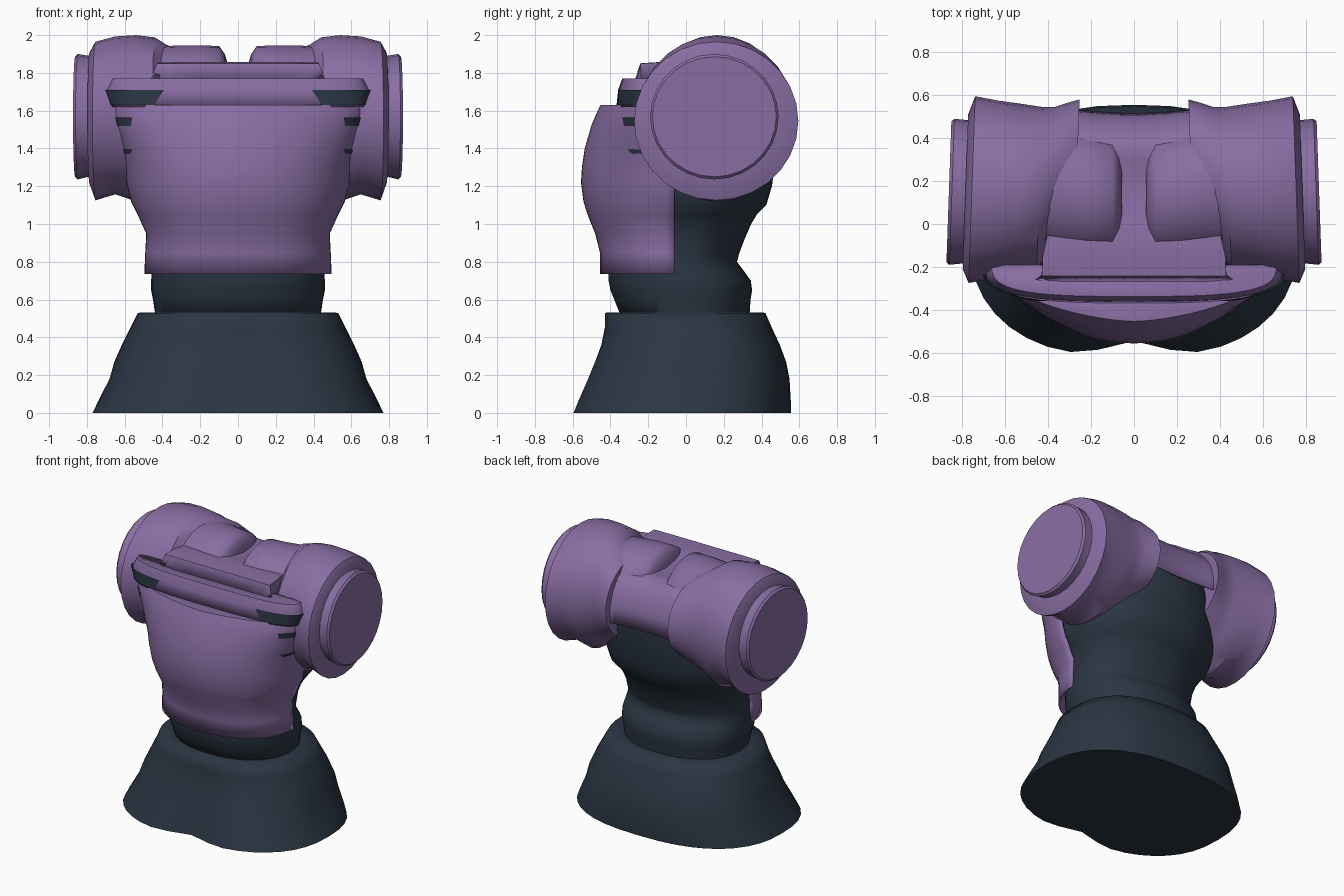
import bpy, bmesh, math

if "Cube" in bpy.data.objects:
    bpy.data.objects.remove(bpy.data.objects["Cube"])


def material(name, rgb):
    m = bpy.data.materials.new(name)
    m.diffuse_color = (*rgb, 1)
    m.use_nodes = True
    m.node_tree.nodes["Principled BSDF"].inputs["Base Color"].default_value = m.diffuse_color
    return m


PURPLE = material("purple cloth", (0.25, 0.155, 0.365))
DARK = material("dark slate cloth", (0.024, 0.037, 0.056))


def spow(v, n):
    return math.copysign(abs(v) ** (2 / n), v)


def loft(name, rings, mat, closed=True, cap_start=True, cap_end=True, thick=0, angle=40):
    """Skin a list of equal-length rings of points."""
    bm = bmesh.new()
    rows = [[bm.verts.new(p) for p in r] for r in rings]
    n = len(rows[0])
    for a, b in zip(rows, rows[1:]):
        for i in range(n if closed else n - 1):
            j = (i + 1) % n
            bm.faces.new((a[i], a[j], b[j], b[i]))
    if cap_start:
        bm.faces.new(rows[0][::-1])
    if cap_end:
        bm.faces.new(rows[-1])
    bmesh.ops.recalc_face_normals(bm, faces=bm.faces)
    me = bpy.data.meshes.new(name)
    bm.to_mesh(me)
    bm.free()
    ob = bpy.data.objects.new(name, me)
    bpy.context.collection.objects.link(ob)
    me.materials.append(mat)
    bpy.ops.object.select_all(action='DESELECT')
    ob.select_set(True)
    bpy.context.view_layer.objects.active = ob
    bpy.ops.object.shade_smooth_by_angle(angle=math.radians(angle))
    if thick:
        s = ob.modifiers.new("thickness", 'SOLIDIFY')
        s.thickness, s.offset = thick, 0
    return ob


def oval_z(z, w, yf, yb, n=2.0, dent=0.0, seg=40):
    """Horizontal ring, optionally dented at the front centre."""
    pts = []
    for i in range(seg):
        t = 2 * math.pi * i / seg
        x, s = w * spow(math.cos(t), n), spow(math.sin(t), n)
        c, r = (yf + yb) / 2, (yb - yf) / 2
        y = c + r * s
        if s < 0:
            y += dent * math.exp(-(x / 0.18) ** 2)
        pts.append((x, y, z))
    return pts


def oval_x(side, x, cy, cz, ry, rz, n=2.0, tilt=0.035, seg=28):
    """Ring across the x axis, slightly tilted in plan."""
    pts = []
    for i in range(seg):
        t = 2 * math.pi * i / seg
        dy = ry * spow(math.cos(t), n)
        pts.append((side * (x - tilt * dy), cy + dy, cz + rz * spow(math.sin(t), n)))
    return pts


def arc(z, w, yf, ye, n=2.2, t0=0.0, t1=math.pi, seg=32):
    """Front half of an oval at one height."""
    pts = []
    for i in range(seg + 1):
        t = t0 + (t1 - t0) * i / seg
        pts.append((w * spow(math.cos(t), n), ye + (yf - ye) * abs(math.sin(t)) ** (2 / n), z))
    return pts


# Flared skirt with a dented front
loft("skirt", [oval_z(z, w, yf, yb, 2.45, d) for z, w, yf, yb, d in [
    (0, .77, -.625, .555, .08), (.03, .755, -.612, .555, .078), (.06, .742, -.60, .555, .072),
    (.18, .68, -.547, .548, .055), (.27, .655, -.508, .53, .04), (.36, .615, -.467, .497, .025),
    (.45, .57, -.44, .455, .01), (.53, .53, -.43, .42, 0), (.532, .43, -.34, .33, 0)]],
    DARK, angle=88)

# Dark inner torso, broad under the shoulders
loft("torso", [oval_z(z, w, yf, yb, 2.2) for z, w, yf, yb in [
    (.50, .435, -.34, .335), (.60, .45, -.38, .342), (.65, .46, -.40, .35), (.70, .46, -.41, .343),
    (.76, .455, -.41, .30), (.80, .452, -.41, .27), (.84, .45, -.41, .28), (.92, .45, -.41, .31),
    (1.0, .475, -.43, .345), (1.05, .505, -.45, .375), (1.1, .54, -.47, .425),
    (1.2, .565, -.48, .455), (1.35, .56, -.465, .475), (1.5, .50, -.41, .49), (1.6, .43, -.34, .48),
    (1.70, .36, -.24, .42), (1.76, .30, -.18, .34)]], DARK, angle=75)

# Front chest panel with a flat ledge on top, more pointed in plan towards the rim
CHEST = [(.735, .49, -.45, -.06, 2.2), (.85, .485, -.45, -.06, 2.2), (.95, .48, -.475, -.06, 2.2),
         (1.05, .525, -.515, -.06, 2.2), (1.12, .56, -.537, -.06, 2.1), (1.22, .585, -.55, -.06, 2.05),
         (1.30, .588, -.545, -.10, 2), (1.4, .60, -.53, -.17, 1.9), (1.52, .64, -.495, -.20, 1.75),
         (1.58, .66, -.47, -.20, 1.7), (1.625, .67, -.45, -.20, 1.6)]
loft("chest_panel", [arc(*l) for l in CHEST], PURPLE, closed=False, cap_start=False, thick=.012)

# Collar band above the chest panel
loft("collar_band", [arc(*l, n=3.2) for l in [
    (1.62, .67, -.365, -.19), (1.71, .69, -.355, -.19), (1.768, .66, -.335, -.19)]],
    PURPLE, closed=False, cap_start=False, thick=.008)

# Yoke running over the neck and down the upper back, with closed front sides
YOKE = [(-.262, 1.765, .455), (-.238, 1.845, .425), (-.15, 1.85, .42), (-.06, 1.847, .40),
        (.0, 1.835, .30), (.15, 1.81, .25), (.30, 1.82, .25), (.35, 1.825, .27),
        (.43, 1.79, .285), (.49, 1.71, .285), (.52, 1.62, .285), (.53, 1.50, .285)]
yoke_rows = []
for y, z, w in YOKE:
    row = [(w * k / 4, y - .02 * (1 - (k / 4) ** 2) * (y > .4), z) for k in range(-4, 5)]
    drop = .12 if y < .05 else .004
    yoke_rows.append([(-w, y, z - drop)] + row + [(w, y, z - drop)])
loft("yoke", yoke_rows, PURPLE, closed=False, cap_start=False, cap_end=False, thick=.014)

for side, tag in ((1, "right"), (-1, "left")):
    # Bulging shoulder sleeve, its underside rising towards the neck
    loft("shoulder_" + tag, [oval_x(side, *s) for s in [
        (.265, .255, 1.60, .325, .28), (.32, .24, 1.60, .325, .325), (.38, .21, 1.59, .335, .36),
        (.44, .165, 1.585, .38, .403), (.54, .165, 1.56, .395, .44),
        (.65, .16, 1.575, .415, .418), (.755, .16, 1.545, .435, .42),
        (.785, .15, 1.56, .36, .35)]], PURPLE)
    # Sleeve end disc
    loft("sleeve_end_" + tag, [oval_x(side, *s) for s in [
        (.75, .15, 1.57, .335, .322), (.80, .15, 1.57, .335, .322),
        (.848, .15, 1.568, .34, .332), (.862, .15, 1.568, .328, .318)]], PURPLE)
    # Inner lobe reaching towards the neck
    loft("shoulder_lobe_" + tag, [oval_x(side, *s, tilt=0) for s in [
        (.055, .13, 1.68, .19, .17), (.07, .13, 1.68, .24, .22), (.10, .13, 1.68, .285, .263),
        (.22, .14, 1.67, .295, .275), (.32, .16, 1.66, .31, .285),
        (.42, .17, 1.65, .31, .29)]], PURPLE, angle=60)
    # Dark patches at the collar and chest edges
    for k, (lo, hi, a, b, n) in enumerate([
            ((1.63, .68, -.376, -.19), (1.71, .705, -.366, -.19), 1.04, 1.17, 3.2),
            ((1.52, .65, -.510, -.20), (1.565, .668, -.492, -.20), .48, .54, 1.75),
            ((1.372, .606, -.548, -.16), (1.395, .611, -.545, -.17), .34, .40, 1.92)]):
        rows = [arc(*lo, n=n, t1=a, seg=12), arc(*hi, n=n, t1=b, seg=12)]
        rows = [[(side * x, y, z) for x, y, z in r] for r in rows]
        loft(f"edge_patch_{tag}_{k}", rows, DARK, closed=False, cap_start=False, cap_end=False)
